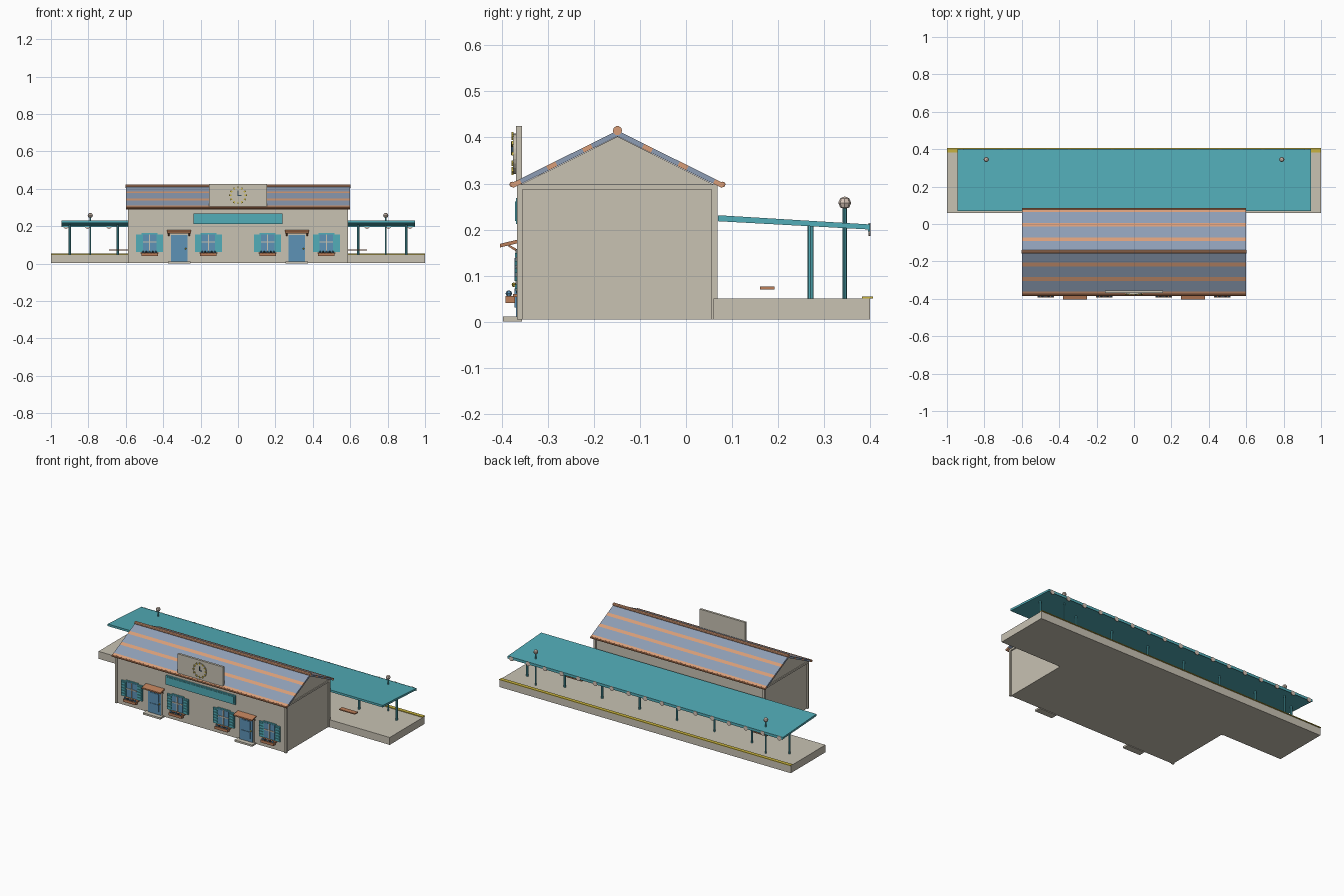
import bpy, bmesh, math
from mathutils import Matrix, Vector

if "Cube" in bpy.data.objects:
    bpy.data.objects.remove(bpy.data.objects["Cube"])


def material(name, r, g, b):
    m = bpy.data.materials.new(name)
    m.use_nodes = True
    m.diffuse_color = (r, g, b, 1)
    m.node_tree.nodes["Principled BSDF"].inputs["Base Color"].default_value = (r, g, b, 1)
    return m


CREAM = material("cream plaster", .58, .54, .45)
TEAL = material("teal paint", .085, .42, .48)
SLATE = material("blue grey tile", .27, .34, .46)
ORANGE = material("orange tile", .69, .34, .19)
BROWN = material("terracotta wood", .50, .21, .10)
BLUE = material("door blue", .11, .29, .47)
YELLOW = material("yellow line", .58, .45, .05)
DARK = material("dark leaf", .04, .08, .12)
PALE = material("pale lamp", .68, .56, .48)


def finish(name, bm, *mats):
    me = bpy.data.meshes.new(name)
    bm.to_mesh(me)
    bm.free()
    for m in mats:
        me.materials.append(m)
    ob = bpy.data.objects.new(name, me)
    bpy.context.collection.objects.link(ob)
    return ob


def box(name, x, y, z, mat):
    """Box from (low, high) ranges on each axis."""
    bm = bmesh.new()
    bmesh.ops.create_cube(bm, size=1)
    for v in bm.verts:
        v.co = [r[0] if c < 0 else r[1] for c, r in zip(v.co, (x, y, z))]
    return finish(name, bm, mat)


def span(centre, half):
    return (centre - half, centre + half)


def prism(name, profile, x, mat):
    """Extrude a (y, z) profile along x."""
    bm = bmesh.new()
    face = bm.faces.new([bm.verts.new((x[0], *p)) for p in profile])
    ext = bmesh.ops.extrude_face_region(bm, geom=[face])["geom"]
    for v in ext:
        if isinstance(v, bmesh.types.BMVert):
            v.co.x = x[1]
    bmesh.ops.recalc_face_normals(bm, faces=bm.faces[:])
    return finish(name, bm, mat)


def rod(name, centre, radius, length, axis, mat, sides=8):
    bm = bmesh.new()
    bmesh.ops.create_cone(bm, cap_ends=True, segments=sides, radius1=radius,
                          radius2=radius, depth=length)
    turn = Vector((0, 0, 1)).rotation_difference(Vector(axis)).to_matrix().to_4x4()
    bm.transform(Matrix.Translation(centre) @ turn)
    return finish(name, bm, mat)


def ball(name, centre, radius, mat, sides=8, rings=4):
    bm = bmesh.new()
    bmesh.ops.create_uvsphere(bm, u_segments=sides, v_segments=rings, radius=radius)
    bm.transform(Matrix.Translation(centre))
    return finish(name, bm, mat)


# Platform with safety line
box("platform", (-1, 1), (.06, .4), (.004, .05), CREAM)
box("safety_line", (-1, 1), (.383, .406), (.05, .054), YELLOW)

# Building body, recessed between corner pilasters and a cornice band
box("body", (-.58, .58), (-.36, .06), (.004, .295), CREAM)
for sx in (-1, 1):
    for y in ((-.367, -.355), (.055, .069)):
        box("corner_pilaster", span(sx * .581, .007), y, (.004, .29), CREAM)
box("cornice", (-.588, .588), (-.367, .069), (.287, .298), CREAM)
prism("gable", [(-.36, .297), (.062, .297), (-.149, .402)], (-.583, .583), CREAM)

# Striped tiled roof
ROWS = 12
for side, label in ((-1, "front"), (1, "back")):
    bm = bmesh.new()
    bmesh.ops.create_grid(bm, x_segments=1, y_segments=ROWS, size=.5)
    for f in bm.faces:
        row = int((f.calc_center_median().y + .5) * ROWS)
        f.material_index = 1 if row % 4 == 0 else 0
    for v in bm.verts:
        t = v.co.y + .5
        v.co = (v.co.x * 1.2, -.149 + side * .232 * (1 - t), .3 + .115 * t)
    bm.normal_update()
    bmesh.ops.reverse_faces(bm, faces=[f for f in bm.faces if f.normal.z < 0])
    roof = finish(label + "_roof", bm, SLATE, ORANGE)
    solid = roof.modifiers.new("thickness", "SOLIDIFY")
    solid.thickness = .011
    solid.offset = -1
    rod(label + "_eave", (0, -.149 + side * .229, .298), .006, 1.2, (1, 0, 0), BROWN)
rod("ridge_cap", (0, -.149, .415), .01, 1.204, (1, 0, 0), ORANGE, 10)

# Sign board with clock
box("clock_board", (-.156, .156), (-.37, -.356), (.298, .425), CREAM)
CLOCK_Z = .365
rod("clock_face", (0, -.373, CLOCK_Z), .044, .007, (0, 1, 0), CREAM, 24)
for i in range(12):
    tick = box("clock_tick", (-.004, .004), (-.379, -.375), (.036, .047), YELLOW)
    tick.matrix_world = Matrix.Translation((0, 0, CLOCK_Z)) @ Matrix.Rotation(i * math.tau / 12, 4, "Y")
box("minute_hand", span(0, .002), (-.380, -.376), (CLOCK_Z - .003, CLOCK_Z + .026), DARK)
box("hour_hand", (0, .018), (-.380, -.376), span(CLOCK_Z, .002), DARK)
box("name_board", (-.238, .238), (-.369, -.358), (.212, .268), TEAL)
box("name_panel", (-.231, .231), (-.372, -.366), (.219, .261), TEAL)

# Windows with shutters and flower boxes
for cx in (-.473, -.158, .158, .473):
    box("window_frame", span(cx, .042), (-.366, -.358), (.062, .164), TEAL)
    box("window_glass", span(cx, .036), (-.368, -.36), (.066, .157), BLUE)
    box("window_mullion", span(cx, .003), (-.371, -.364), (.066, .157), CREAM)
    box("window_transom", span(cx, .036), (-.371, -.364), span(.115, .003), CREAM)
    for s in (-1, 1):
        sx = cx + s * .055
        box("shutter", span(sx, .017), (-.368, -.359), (.062, .157), TEAL)
        for k in range(5):
            box("shutter_slat", span(sx, .013), (-.372, -.366), span(.076 + k * .017, .005), TEAL)
    box("flower_box", span(cx, .044), (-.392, -.372), (.04, .056), BROWN)
    box("window_sill", span(cx, .048), (-.376, -.358), (.053, .06), BROWN)
    for k in range(-2, 3):
        ball("flowers", (cx + k * .017, -.385, .061), .007, DARK if k % 2 else BLUE, 6)

# Doors with awnings and steps
for cx in (-.315, .315):
    box("door_frame", span(cx, .05), (-.366, -.358), (.008, .158), CREAM)
    box("door", span(cx, .044), (-.37, -.358), (.01, .152), BLUE)
    for z in ((.03, .072), (.088, .138)):
        box("door_panel", span(cx, .03), (-.373, -.368), z, BLUE)
    ball("door_knob", (cx + .035, -.374, .08), .005, YELLOW, 6)
    box("door_step", span(cx, .06), (-.398, -.356), (0, .011), CREAM)
    prism("awning", [(-.404, .161), (-.362, .171), (-.362, .179), (-.404, .169)], span(cx, .064), BROWN)
    for s in (-1, 1):
        prism("awning_bracket", [(-.386, .163), (-.362, .148), (-.362, .154), (-.386, .168)],
              span(cx + s * .054, .004), BROWN)

# Canopy on posts with a scalloped edge
prism("canopy", [(.07, .231), (.4, .211), (.4, .2), (.07, .218)], (-.945, .945), TEAL)
box("canopy_valance", (-.945, .945), (.396, .4), (.196, .212), TEAL)
for i in range(17):
    rod("scallop", (-.92 + i * .115, .399, .2), .014, .004, (0, 1, 0), PALE, 12)
for i in range(8):
    rod("canopy_post", (-.9 + i * 1.8 / 7, .271, .129), .0065, .16, (0, 0, 1), TEAL)

# Platform lamps and benches
for s in (-1, 1):
    rod("lamp_post", (s * .79, .345, .148), .0045, .198, (0, 0, 1), TEAL)
    ball("lamp_globe", (s * .79, .345, .258), .014, PALE)
    box("bench_seat", span(s * .635, .055), (.161, .192), (.07, .076), BROWN)
